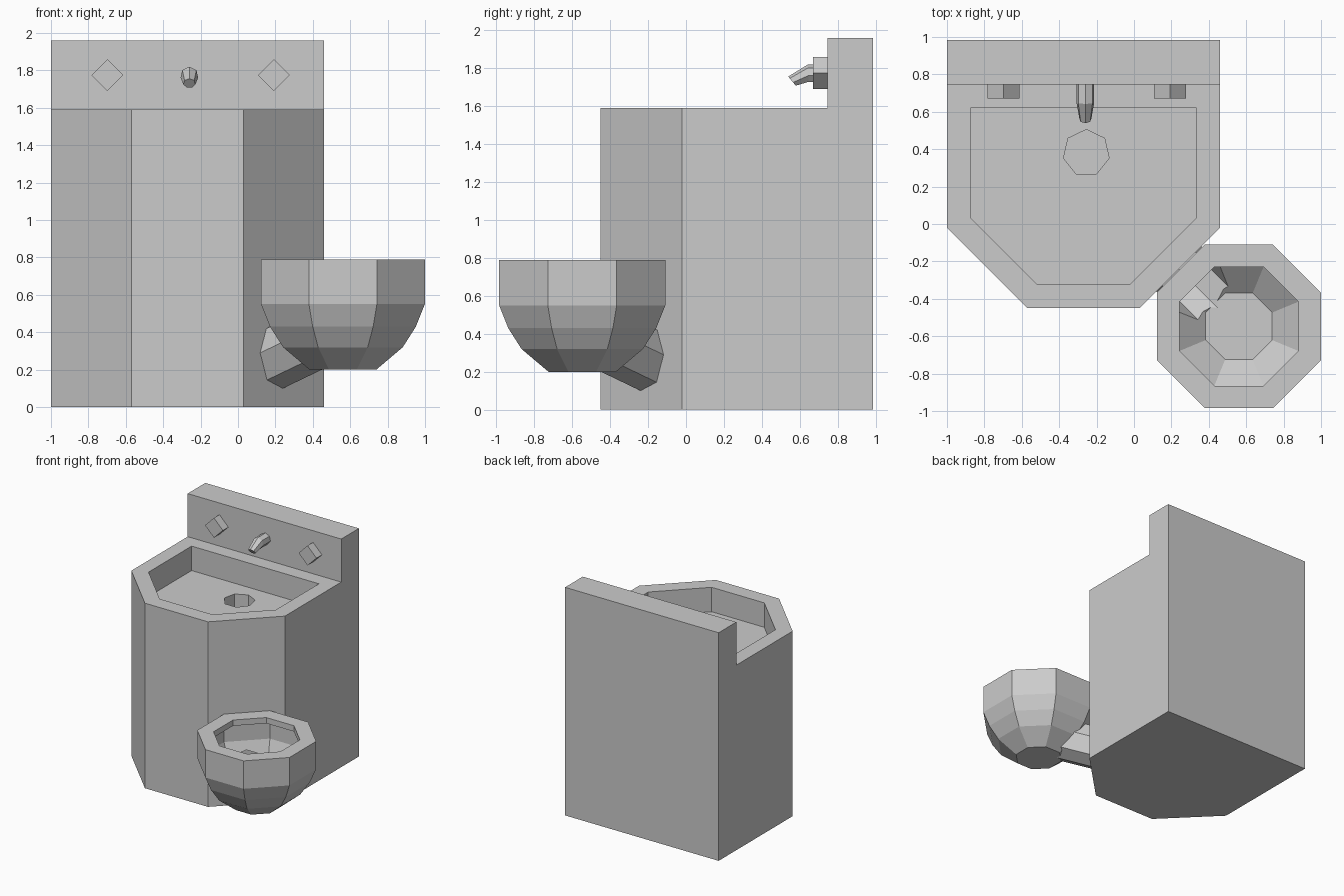
import bpy, bmesh
from math import sin, cos, pi
from mathutils import Vector

if "Cube" in bpy.data.objects:
    bpy.data.objects.remove(bpy.data.objects["Cube"])


def loft(name, rings):
    """Closed solid skinned through equally sized rings of points."""
    bm = bmesh.new()
    loops = [[bm.verts.new(p) for p in r] for r in rings]
    n = len(loops[0])
    for a, b in zip(loops, loops[1:]):
        for i in range(n):
            j = (i + 1) % n
            bm.faces.new((a[i], a[j], b[j], b[i]))
    bm.faces.new(loops[0])
    bm.faces.new(loops[-1])
    bmesh.ops.recalc_face_normals(bm, faces=bm.faces)
    me = bpy.data.meshes.new(name)
    bm.to_mesh(me)
    bm.free()
    ob = bpy.data.objects.new(name, me)
    bpy.context.collection.objects.link(ob)
    return ob


def prism(name, pts, z0, z1):
    return loft(name, [[(x, y, z) for x, y in pts] for z in (z0, z1)])


def ngon(n, r, cx=0, cy=0, start=pi / 2):
    return [(cx + r * cos(start + 2 * pi * i / n),
             cy + r * sin(start + 2 * pi * i / n)) for i in range(n)]


def boolean(ob, other, op):
    m = ob.modifiers.new("bool", 'BOOLEAN')
    m.object, m.operation, m.solver = other, op, 'EXACT'
    bpy.context.view_layer.objects.active = ob
    bpy.ops.object.modifier_apply(modifier=m.name)
    bpy.data.objects.remove(other)


# Cabinet with back splash, basin and drain
cabinet = prism("sink_cabinet", [(-1, .985), (.46, .985), (.46, -.02), (.03, -.45),
                                 (-.57, -.45), (-1, -.02)], 0, 1.59)
splash = prism("splash", [(-1, .745), (.46, .745), (.46, .985), (-1, .985)], 1.2, 1.96)
boolean(cabinet, splash, 'UNION')
basin = prism("basin", [(-.875, .62), (.335, .62), (.335, .035), (-.02, -.32),
                        (-.52, -.32), (-.875, .035)], 1.38, 1.7)
boolean(cabinet, basin, 'DIFFERENCE')
drain = prism("drain", ngon(7, .125, -.255, .38), 1.2, 1.5)
boolean(cabinet, drain, 'DIFFERENCE')

# Tap handles
for side, x in (("left", -.698), ("right", .192)):
    loft(side + "_tap_handle", [[(px, y, pz) for px, pz in ngon(4, .085, x, 1.775)]
                                for y in (.67, .75)])

# Spout: straight neck, then a tapered drooping tip (y, z, radius, tilt)
rings = []
for y, z, r, tilt in ((.75, 1.772, .048, 0), (.645, 1.772, .048, .05), (.56, 1.731, .033, .7)):
    rings.append([(-.26 + px, y - pz * sin(tilt), z + pz * cos(tilt))
                  for px, pz in ngon(7, r)])
loft("spout", rings)

# Bowl: octagonal shell (apothem, z)
C = Vector((.561, -.547, 0))
profile = [(.178, .2), (.32, .32), (.39, .43), (.438, .55), (.438, .79)]
bowl = loft("toilet_bowl", [[(x, y, z) for x, y in
                             ngon(8, a / cos(pi / 8), C.x, C.y, pi / 8)] for a, z in profile])

# Waste pipe rising from the cabinet's slanted face into the bowl
half = [(0, -.17), (.12, -.125), (.172, .02), (.125, .15), (0, .2)]
section = half + [(-u, v) for u, v in half[-2:0:-1]]
side, along = Vector((1, 1, 0)).normalized(), Vector((1, -1, .48)).normalized()
start = Vector((.24, -.24, .27))
pipe = loft("pipe", [[start + along * t + side * u + Vector((0, 0, v)) for u, v in section]
                     for t in (0, .43)])
boolean(bowl, pipe, 'UNION')

# Open the bowl: inset the rim, turn a short lip down, remove the lid and pipe cap
bm = bmesh.new()
bm.from_mesh(bowl.data)
bm.faces.ensure_lookup_table()
inward = Vector((-1, 1, 0)).normalized()
cap = [f for f in bm.faces if f.normal.dot(inward) > .99
       and (f.calc_center_median() - start).dot(inward) > -.05
       and f.calc_center_median().z < .4]
bmesh.ops.delete(bm, geom=cap, context='FACES')
top = max(bm.faces, key=lambda f: f.calc_center_median().z)
bmesh.ops.inset_region(bm, faces=[top], thickness=.13)
lip = bmesh.ops.extrude_face_region(bm, geom=[top])["geom"]
for v in lip:
    if isinstance(v, bmesh.types.BMVert):
        v.co.z -= .05
bmesh.ops.delete(bm, geom=[f for f in lip if isinstance(f, bmesh.types.BMFace)], context='FACES')
if top.is_valid:
    bmesh.ops.delete(bm, geom=[top], context='FACES_ONLY')
bm.to_mesh(bowl.data)
bm.free()
